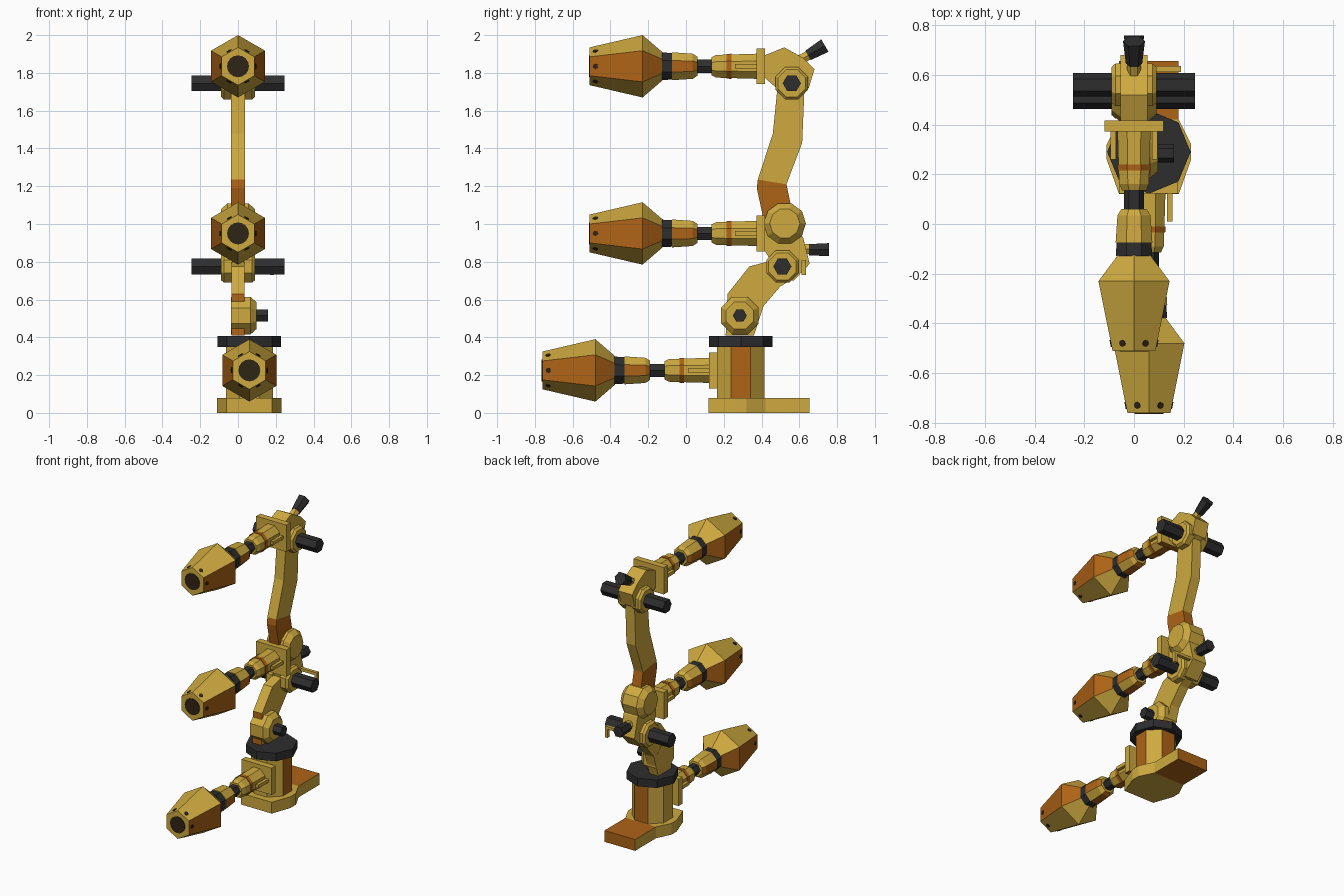
import bpy, bmesh, math
from mathutils import Vector

if "Cube" in bpy.data.objects:
    bpy.data.objects.remove(bpy.data.objects["Cube"])


def material(name, rgb):
    m = bpy.data.materials.new(name)
    m.diffuse_color = (*rgb, 1)
    m.use_nodes = True
    m.node_tree.nodes["Principled BSDF"].inputs["Base Color"].default_value = m.diffuse_color
    return m


YELLOW = material("yellow_paint", (0.62, 0.40, 0.05))
ORANGE = material("orange_paint", (0.42, 0.125, 0.008))
DARK = material("dark_grey", (0.027, 0.027, 0.028))
HOLE = material("muzzle_brown", (0.03, 0.018, 0.008))


def finish(name, bm, mat, rule=None):
    """Make the object; faces matching the rule become orange."""
    bmesh.ops.recalc_face_normals(bm, faces=bm.faces[:])
    if rule:
        for f in bm.faces:
            f.material_index = 1 if rule(f.normal, f.calc_center_median()) else 0
    me = bpy.data.meshes.new(name)
    bm.to_mesh(me)
    bm.free()
    me.materials.append(mat)
    me.materials.append(ORANGE)
    ob = bpy.data.objects.new(name, me)
    bpy.context.collection.objects.link(ob)
    return ob


def loft(name, origin, axis, profile, n, mat, flat=False, rule=None):
    """Faceted turned part: profile is (distance along axis, radius)."""
    o, a = Vector(origin), Vector(axis).normalized()
    u = Vector((0, 1, 0)) if abs(a.x) > 0.9 else Vector((1, 0, 0))
    u = (u - a * u.dot(a)).normalized()
    v = a.cross(u)
    ph = math.pi / n if flat else 0
    bm = bmesh.new()
    rings = []
    for t, r in profile:
        rings.append([bm.verts.new(o + a * t + r * (u * math.cos(ph + 2 * math.pi * k / n)
                      + v * math.sin(ph + 2 * math.pi * k / n))) for k in range(n)])
    for p, q in zip(rings, rings[1:]):
        for k in range(n):
            bm.faces.new((p[k], p[(k + 1) % n], q[(k + 1) % n], q[k]))
    bm.faces.new(rings[0])
    bm.faces.new(rings[-1])
    return finish(name, bm, mat, rule)


def prism(name, pts, direction, mat, rule=None):
    """Extrude a closed outline of 3D points along a direction."""
    bm = bmesh.new()
    f = bm.faces.new([bm.verts.new(p) for p in pts])
    ext = bmesh.ops.extrude_face_region(bm, geom=[f], use_keep_orig=True)
    bmesh.ops.translate(bm, vec=direction,
                        verts=[g for g in ext["geom"] if isinstance(g, bmesh.types.BMVert)])
    return finish(name, bm, mat, rule)


def side_plate(name, yz, half, mat=YELLOW, rule=None):
    return prism(name, [(-half, y, z) for y, z in yz], (2 * half, 0, 0), mat, rule)


def box(name, lo, hi, mat=YELLOW, rule=None):
    x0, y0, z0 = lo
    x1, y1, z1 = hi
    return prism(name, [(x0, y0, z0), (x1, y0, z0), (x1, y1, z0), (x0, y1, z0)],
                 (0, 0, z1 - z0), mat, rule)


def gun(label, x, y, z):
    """One forward pointing nozzle, from muzzle to mounting flange."""
    o, fwd = (x, y, z), (0, 1, 0)
    sides = lambda n, c: abs(n.x) > 0.75
    low = lambda n, c: abs(n.x) > 0.75 or n.z < -0.8
    loft(label + "_barrel", o, fwd, [(-0.51, 0.1), (-0.23, 0.165), (-0.125, 0.075)], 6, YELLOW, True, sides)
    loft(label + "_muzzle", o, fwd, [(-0.514, 0.058), (-0.508, 0.058)], 16, HOLE)
    for k in range(6):  # vents near the muzzle
        a = k * math.pi / 3
        n = Vector((math.cos(a), -0.2, math.sin(a)))
        p = Vector((x + 0.093 * math.cos(a), y - 0.48, z + 0.093 * math.sin(a)))
        loft(label + "_vent", p, n, [(-0.004, 0.014), (0.003, 0.014)], 8, HOLE)
    loft(label + "_collar", o, fwd, [(-0.128, 0.079), (-0.075, 0.076)], 8, DARK, True)
    loft(label + "_housing", o, fwd, [(-0.075, 0.08), (0.035, 0.072), (0.06, 0.055)], 8, YELLOW, True, low)
    loft(label + "_neck", o, fwd, [(0.05, 0.04), (0.145, 0.04)], 6, DARK)
    loft(label + "_rear_tube", o, fwd, [(0.135, 0.052), (0.16, 0.065), (0.375, 0.072)], 8, YELLOW, True,
         lambda n, c: n.z < -0.8)
    loft(label + "_band", o, fwd, [(0.215, 0.071), (0.24, 0.072)], 8, ORANGE, True)
    for s in (-1, 1):
        xs = sorted((x + s * 0.072, x + s * 0.094))
        box(label + "_side_rod", (xs[0], y + 0.26, z - 0.012), (xs[1], y + 0.38, z + 0.012))
    box(label + "_flange", (x - 0.118, y + 0.372, z - 0.095), (x + 0.118, y + 0.417, z + 0.095),
        YELLOW, lambda n, c: n.z < -0.8)


def joint(label, y, z):
    """Cross joint: octagonal collar and a dark motor on each side."""
    for s in (-1, 1):
        loft(label + "_collar", (0, y, z), (s, 0, 0), [(0.03, 0.092), (0.075, 0.092), (0.09, 0.078)], 8,
             YELLOW, True)
        loft(label + "_motor", (0, y, z), (s, 0, 0), [(0.08, 0.048), (0.246, 0.048)], 6, DARK)


# Base plate with rear extension
half = [(0.12, 0.12), (0.17, 0.26), (0.17, 0.32), (0.12, 0.42)]
outline = half + [(-a, b) for a, b in reversed(half)]
prism("base_plate", [(0.06 + a, b, 0) for a, b in outline], (0, 0, 0.08), YELLOW)
box("base_rear", (-0.06, 0.42, 0), (0.18, 0.655, 0.08), YELLOW, lambda n, c: abs(n.x) < 0.5)

# Column and turntable
loft("column", (0.06, 0.29, 0.08), (0, 0, 1), [(0, 0.135), (0.27, 0.135)], 8, YELLOW, True,
     lambda n, c: n.x > 0.9 or n.y > 0.9)
loft("turntable", (0.06, 0.29, 0.35), (0, 0, 1), [(0, 0.168), (0.057, 0.168)], 8, DARK)

# Lower arm and shoulder
side_plate("lower_arm", [(0.21, 0.41), (0.22, 0.63), (0.335, 0.775), (0.43, 0.80), (0.54, 0.80),
                         (0.55, 0.70), (0.50, 0.67), (0.41, 0.565), (0.36, 0.41)], 0.035, YELLOW,
           lambda n, c: n.y < -0.9)
loft("shoulder_disc", (0, 0.285, 0.515), (1, 0, 0), [(-0.036, 0.108), (0.065, 0.108), (0.097, 0.078)], 8,
     YELLOW, True)
loft("shoulder_motor", (0, 0.285, 0.515), (1, 0, 0), [(0.09, 0.037), (0.16, 0.037)], 6, DARK)

# Middle head, its joint and rear motor
side_plate("middle_head", [(0.41, 0.87), (0.41, 1.03), (0.50, 1.05), (0.62, 0.93), (0.655, 0.79),
                           (0.57, 0.70), (0.46, 0.71), (0.44, 0.82)], 0.055)
joint("middle_joint", 0.51, 0.775)
loft("middle_rear_mount", (0, 0.58, 0.868), (0, 1, 0), [(0, 0.032), (0.075, 0.03)], 6, YELLOW)
loft("middle_rear_motor", (0, 0.65, 0.864), (0, 1, 0), [(0, 0.034), (0.108, 0.04)], 6, DARK)
box("cable_bar", (0.05, 0.612, 0.79), (0.19, 0.635, 0.81))
box("cable_hook", (0.17, 0.612, 0.73), (0.19, 0.635, 0.81))

# Elbow discs and upper arm
for s in (-1, 1):
    loft("elbow_disc", (0, 0.523, 1.003), (s, 0, 0), [(0, 0.112), (0.055, 0.112), (0.09, 0.08)], 10, YELLOW)
side_plate("upper_arm_lower", [(0.42, 0.98), (0.375, 1.19), (0.38, 1.235), (0.532, 1.21), (0.58, 0.98)],
           0.036, ORANGE)
side_plate("upper_arm", [(0.38, 1.235), (0.46, 1.48), (0.49, 1.78), (0.63, 1.78), (0.615, 1.43),
                         (0.532, 1.21)], 0.036)

# Top head, its joint and rear motor
side_plate("top_head", [(0.41, 1.78), (0.41, 1.89), (0.52, 1.935), (0.62, 1.88), (0.68, 1.82),
                        (0.65, 1.72), (0.57, 1.67), (0.49, 1.71)], 0.055)
joint("top_joint", 0.56, 1.745)
loft("top_rear_mount", (0, 0.59, 1.86), (0, 0.86, 0.5), [(0, 0.03), (0.075, 0.028)], 6, YELLOW)
loft("top_rear_motor", (0, 0.59, 1.86), (0, 0.86, 0.5), [(0.065, 0.033), (0.168, 0.044)], 6, DARK)

# Three nozzles
gun("top_gun", 0, 0, 1.835)
gun("middle_gun", 0, 0, 0.95)
gun("bottom_gun", 0.06, -0.25, 0.225)
